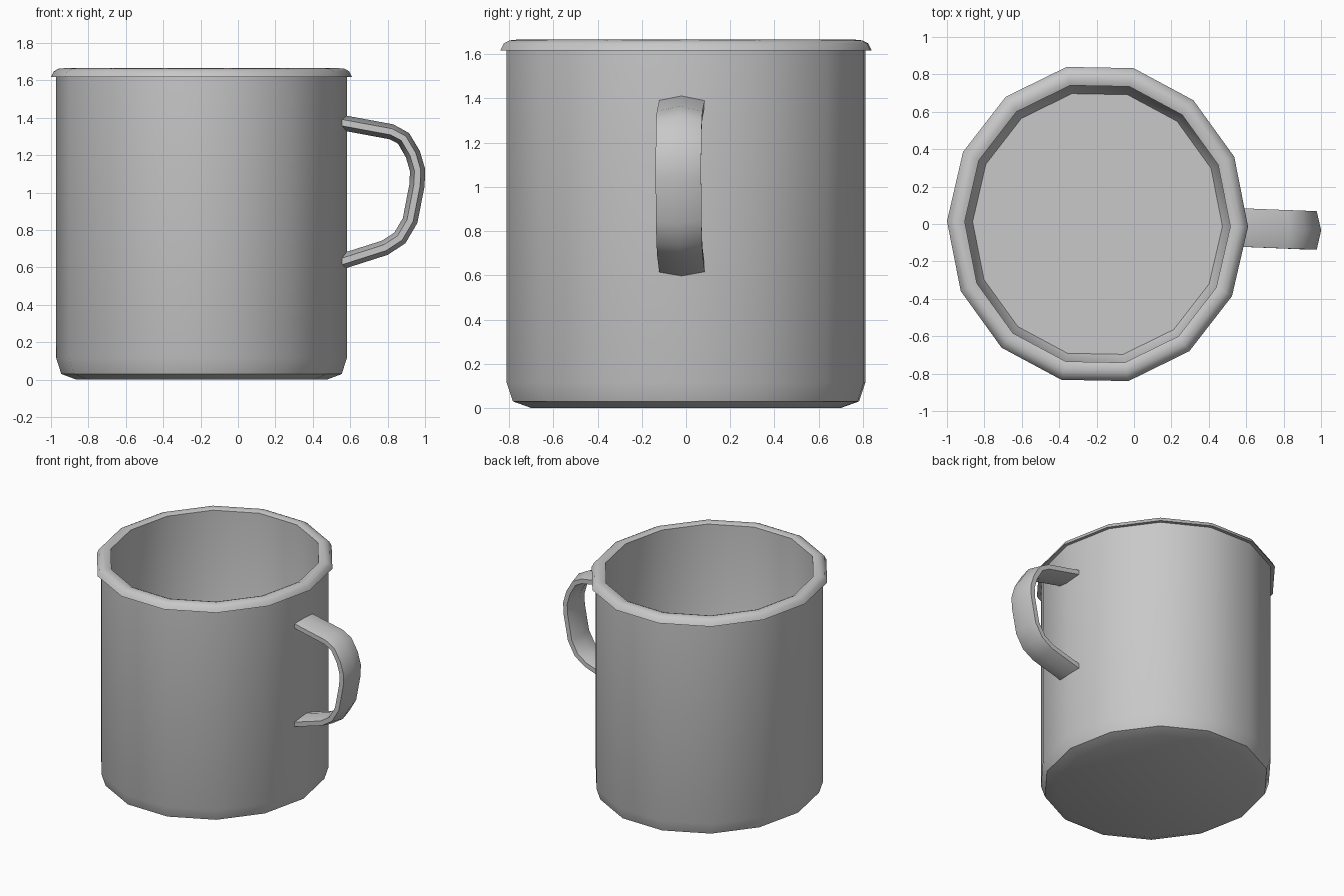
import bpy, bmesh, math
from mathutils import Vector

cube = bpy.data.objects.get("Cube")
if cube:
    bpy.data.objects.remove(cube)

# Enamel colour
metal = bpy.data.materials.new("grey_metal")
metal.use_nodes = True
GREY = (0.58, 0.58, 0.58, 1)
metal.diffuse_color = GREY
metal.node_tree.nodes["Principled BSDF"].inputs["Base Color"].default_value = GREY


def skin(name, rings, cap_ends, angle):
    """Join rings of points into a smooth-shaded surface."""
    bm = bmesh.new()
    loops = [[bm.verts.new(p) for p in ring] for ring in rings]
    for a, b in zip(loops, loops[1:]):
        n = len(a)
        for i in range(n):
            j = (i + 1) % n
            bm.faces.new((a[i], a[j], b[j], b[i]))
    if cap_ends:
        bm.faces.new(loops[0])
        bm.faces.new(loops[-1])
    bmesh.ops.recalc_face_normals(bm, faces=bm.faces)
    mesh = bpy.data.meshes.new(name)
    bm.to_mesh(mesh)
    bm.free()
    mesh.materials.append(metal)
    obj = bpy.data.objects.new(name, mesh)
    bpy.context.collection.objects.link(obj)
    bpy.ops.object.select_all(action='DESELECT')
    obj.select_set(True)
    bpy.context.view_layer.objects.active = obj
    bpy.ops.object.shade_smooth_by_angle(angle=math.radians(angle))
    return obj


SIDES = 14
CENTRE_X = -0.195
STRETCH = 1.066  # cup is slightly oval
TURN = math.radians(-1)


def oval(r, z):
    ring = []
    for i in range(SIDES):
        a = math.tau * i / SIDES + TURN
        ring.append((CENTRE_X + r * math.cos(a), r * STRETCH * math.sin(a), z))
    return ring


# Cup: bottom, outer wall, rolled rim, inner wall, floor
profile = [(0.67, 0), (0.75, 0.03), (0.777, 0.115), (0.777, 1.62),
           (0.805, 1.617), (0.79, 1.648), (0.765, 1.662), (0.735, 1.665),
           (0.71, 1.655), (0.71, 0.13), (0.668, 0.05)]
skin("cup", [oval(r, z) for r, z in profile], True, 40)

# Handle: flattened six-sided strap swept along a bent path
path = [Vector(p) for p in [
    (0.55, 1.375), (0.82, 1.325), (0.885, 1.29), (0.935, 1.205), (0.96, 1.12),
    (0.957, 1.04), (0.92, 0.85), (0.865, 0.757), (0.785, 0.705), (0.55, 0.63)]]
section = [(-0.103, 0.017), (0, 0.041), (0.103, 0.017),
           (0.103, -0.017), (0, -0.041), (-0.103, -0.017)]
rings = []
for i, p in enumerate(path):
    t = (path[min(i + 1, len(path) - 1)] - path[max(i - 1, 0)]).normalized()
    out = Vector((-t.y, t.x))
    y = -0.02 - 0.04 * (p.x - 0.6)
    rings.append([(p.x + out.x * n, y + w, p.y + out.y * n) for w, n in section])
skin("handle", rings, True, 50)
